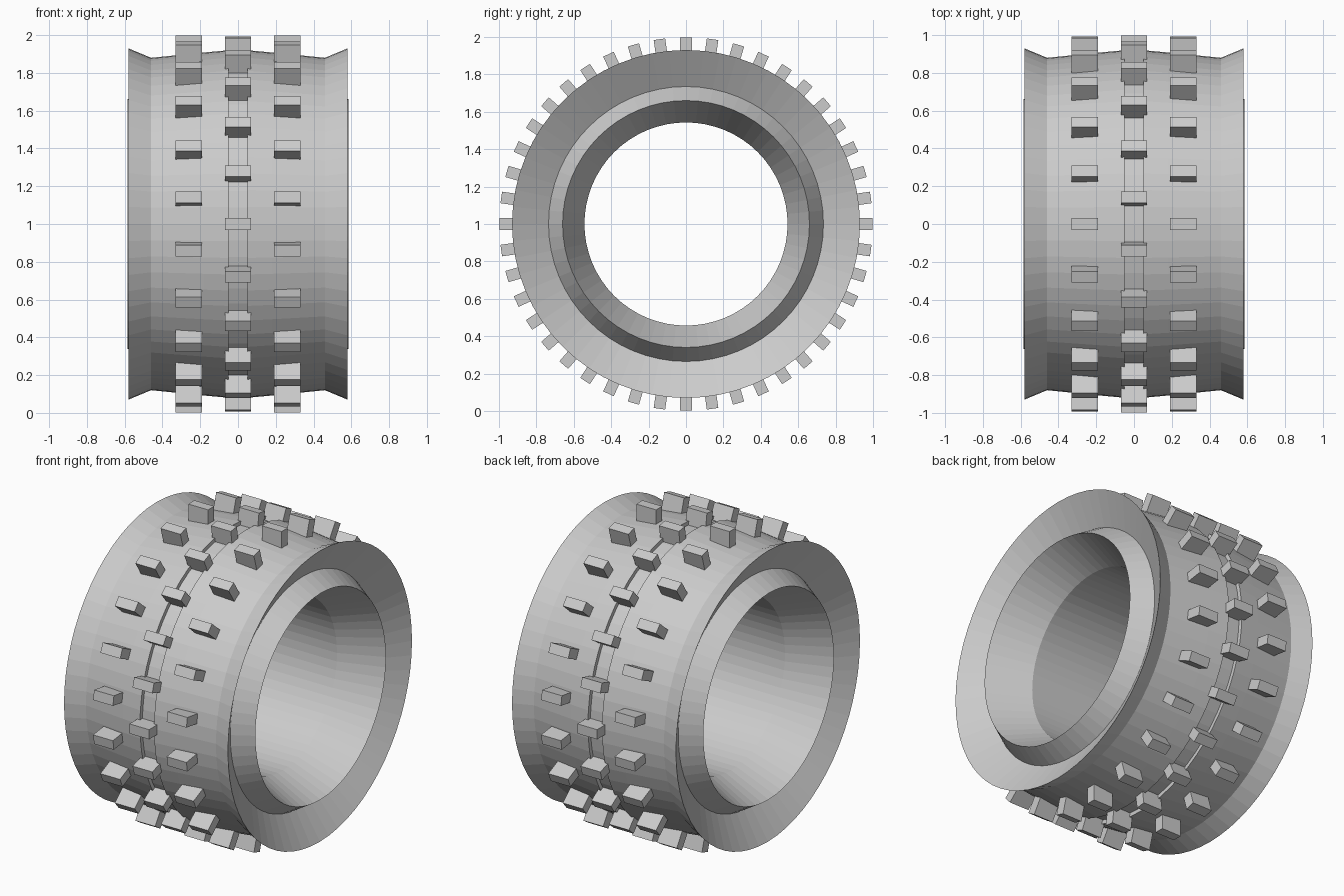
import bpy
import bmesh
from math import cos, sin, tau
from mathutils import Matrix

cube = bpy.data.objects.get("Cube")
if cube:
    bpy.data.objects.remove(cube, do_unlink=True)

SEGMENTS = 64
LUGS_PER_ROW = 22
CENTRE_Z = 1.0

# One plain grey for everything
grey = bpy.data.materials.new("plain grey")
grey.use_nodes = True
grey.diffuse_color = (0.6, 0.6, 0.6, 1)
grey.node_tree.nodes["Principled BSDF"].inputs["Base Color"].default_value = (0.6, 0.6, 0.6, 1)


def finish(bm, name):
    bmesh.ops.recalc_face_normals(bm, faces=bm.faces)
    mesh = bpy.data.meshes.new(name)
    bm.to_mesh(mesh)
    bm.free()
    mesh.materials.append(grey)
    obj = bpy.data.objects.new(name, mesh)
    obj.location.z = CENTRE_Z
    bpy.context.collection.objects.link(obj)
    return obj


def lathe(name, profile):
    """Spin a closed (x, radius) profile around the x axis."""
    bm = bmesh.new()
    rings = []
    for i in range(SEGMENTS):
        a = tau * i / SEGMENTS
        rings.append([bm.verts.new((x, r * cos(a), r * sin(a))) for x, r in profile])
    for i, ring in enumerate(rings):
        following = rings[(i + 1) % SEGMENTS]
        for j in range(len(profile)):
            k = (j + 1) % len(profile)
            bm.faces.new((ring[j], ring[k], following[k], following[j]))
    return finish(bm, name)


def lug_row(name, x, offset):
    """A ring of square-cut blocks sunk into the tread."""
    bm = bmesh.new()
    inner, outer = 0.86, 0.998
    size = Matrix.Diagonal((0.14, outer - inner, 0.062, 1))
    place = Matrix.Translation((x, (inner + outer) / 2, 0))
    for i in range(LUGS_PER_ROW):
        turn = Matrix.Rotation(tau * (i + offset) / LUGS_PER_ROW, 4, "X")
        bmesh.ops.create_cube(bm, size=1, matrix=turn @ place @ size)
    return finish(bm, name)


# Tyre body: groove, tread, flared edge, dished side, raised lip, funnel, bore
half = [(0.05, 0.895), (0.05, 0.92), (0.18, 0.908), (0.46, 0.88), (0.58, 0.93),
        (0.46, 0.735), (0.585, 0.66), (0.32, 0.543)]
lathe("tyre_body", half + [(-x, r) for x, r in reversed(half)])

# Tread blocks: the outer rows sit half a step from the middle row
lug_row("middle_tread_lugs", 0, 0)
lug_row("left_tread_lugs", 0.26, 0.5)
lug_row("right_tread_lugs", -0.26, 0.5)
